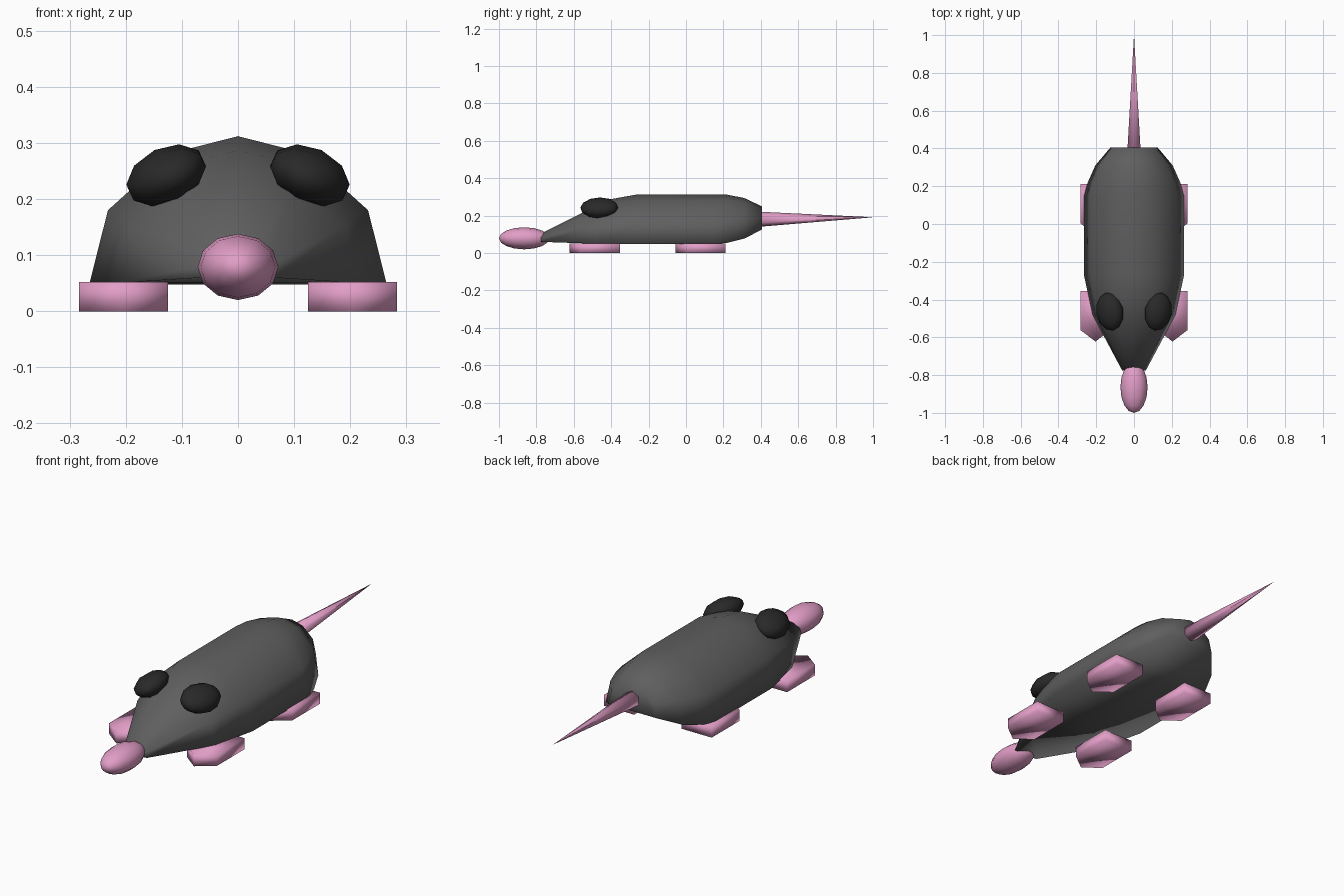
import bpy, bmesh, math
from mathutils import Matrix

if "Cube" in bpy.data.objects:
    bpy.data.objects.remove(bpy.data.objects["Cube"])


def material(name, r, g, b):
    m = bpy.data.materials.new(name)
    m.diffuse_color = (r, g, b, 1)
    m.use_nodes = True
    m.node_tree.nodes["Principled BSDF"].inputs["Base Color"].default_value = m.diffuse_color
    return m


GREY = material("grey_fur", 0.115, 0.115, 0.115)
PINK = material("pink_skin", 0.76, 0.34, 0.57)
BLACK = material("black_eye", 0.022, 0.022, 0.022)


def finish(name, bm, mat):
    bmesh.ops.recalc_face_normals(bm, faces=bm.faces)
    mesh = bpy.data.meshes.new(name)
    bm.to_mesh(mesh)
    bm.free()
    for p in mesh.polygons:
        p.use_smooth = True
    mesh.materials.append(mat)
    ob = bpy.data.objects.new(name, mesh)
    bpy.context.collection.objects.link(ob)
    return ob


def loft(name, rings, mat):
    bm = bmesh.new()
    loops = [[bm.verts.new(p) for p in ring] for ring in rings]
    n = len(loops[0])
    for a, b in zip(loops, loops[1:]):
        for i in range(n):
            j = (i + 1) % n
            bm.faces.new((a[i], a[j], b[j], b[i]))
    bm.faces.new(loops[0])
    bm.faces.new(loops[-1])
    return finish(name, bm, mat)


def ellipsoid(name, centre, radii, mat, rot=Matrix.Identity(4), segs=12, rings=8):
    # poles lie along y, the long axis
    bm = bmesh.new()
    m = (Matrix.Translation(centre) @ rot @ Matrix.Diagonal((*radii, 1))
         @ Matrix.Rotation(math.pi / 2, 4, 'X'))
    bmesh.ops.create_uvsphere(bm, u_segments=segs, v_segments=rings, radius=1, matrix=m)
    return finish(name, bm, mat)


# body: domed section with a flat belly, lofted along y (y, half width, bottom, top)
half = [(1, 0.02), (0.875, 0.5), (0.45, 0.885)]
section = [(1, 0)] + half[1:] + [(0, 1)] + [(-x, z) for x, z in half[:0:-1]] + [(-1, 0)]
stations = [(-0.775, 0.063, 0.06, 0.105), (-0.48, 0.22, 0.05, 0.252),
            (-0.41, 0.235, 0.05, 0.287), (-0.27, 0.265, 0.048, 0.312),
            (0.15, 0.265, 0.048, 0.312), (0.22, 0.245, 0.055, 0.312),
            (0.31, 0.205, 0.077, 0.295), (0.405, 0.125, 0.125, 0.25)]
loft("body", [[(x * w, y, lo + z * (hi - lo)) for x, z in section]
              for y, w, lo, hi in stations], GREY)

# snout
ellipsoid("snout", (0, -0.865, 0.079), (0.072, 0.135, 0.059), PINK)

# eyes, tilted to sit on the sides of the head
for side, label in ((1, "right"), (-1, "left")):
    tilt = Matrix.Rotation(math.radians(-10 * side), 4, 'Z') @ \
        Matrix.Rotation(math.radians(25 * side), 4, 'Y')
    ellipsoid(label + "_eye", (0.128 * side, -0.464, 0.242), (0.076, 0.102, 0.05),
              BLACK, tilt, 10, 6)

# tail: tapering cone
bm = bmesh.new()
bmesh.ops.create_cone(bm, cap_ends=True, segments=6, radius1=0.042, radius2=0.0005, depth=0.63,
                      matrix=Matrix.Translation((0, 0.68, 0.186))
                      @ Matrix.Rotation(math.radians(-89), 4, 'X'))
finish("tail", bm, PINK)

# feet: pads with a pointed front
pad = [(-0.079, 0.06), (0, 0), (0.079, 0.06), (0.079, 0.268), (-0.079, 0.268)]
for y0, where in ((-0.622, "front"), (-0.057, "back")):
    for side, label in ((1, "right"), (-1, "left")):
        loft(f"{where}_{label}_foot",
             [[(0.204 * side + x, y0 + y, z) for x, y in pad] for z in (0, 0.052)], PINK)
